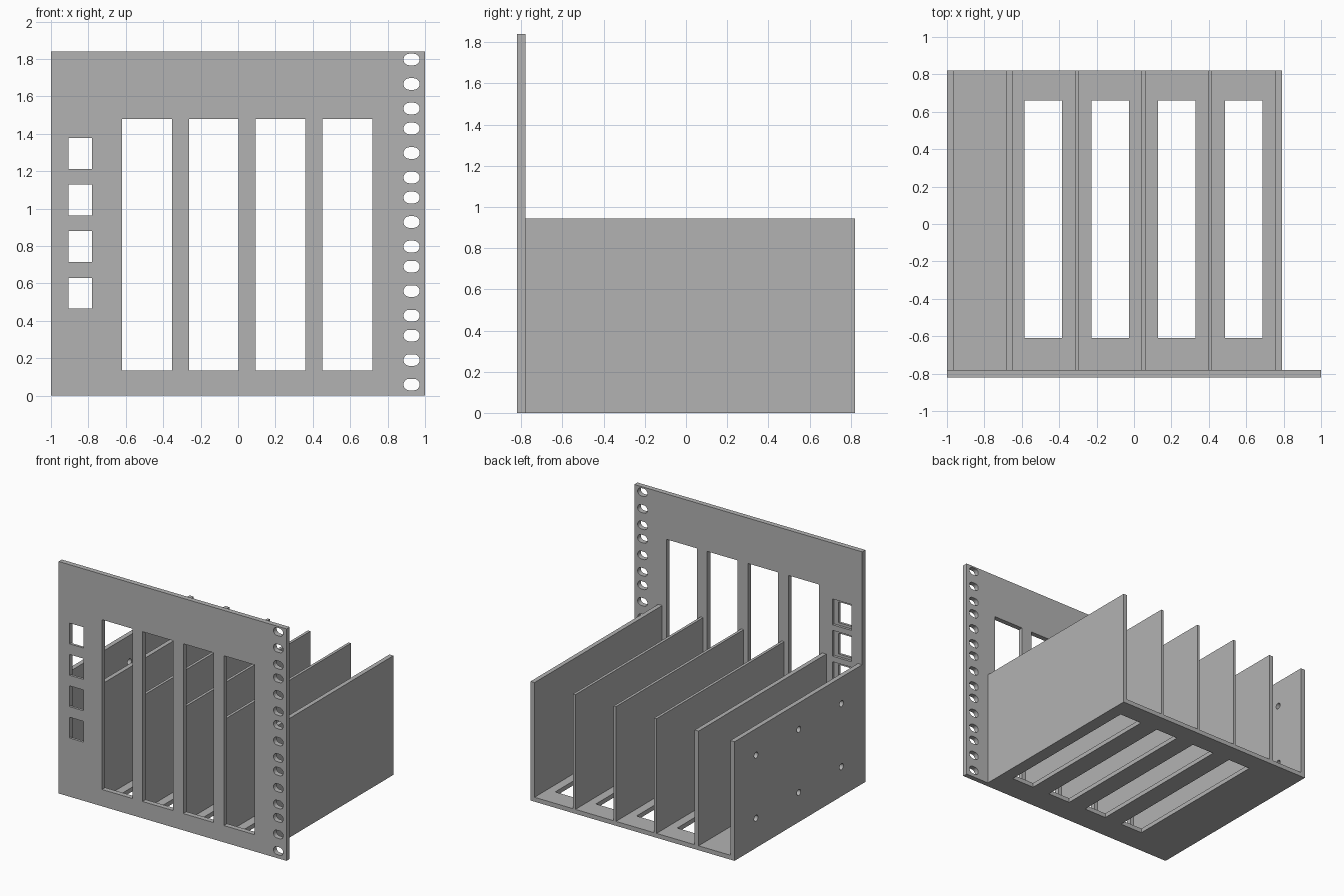
import bpy
import bmesh
import math
from mathutils import Matrix, Vector

default = bpy.data.objects.get("Cube")
if default:
    bpy.data.objects.remove(default, do_unlink=True)

grey = bpy.data.materials.new("plain grey")
grey.use_nodes = True
colour = (0.45, 0.45, 0.45, 1)
grey.diffuse_color = colour
grey.node_tree.nodes["Principled BSDF"].inputs["Base Color"].default_value = colour

FRONT, INNER, BACK = -0.82, -0.78, 0.82   # panel front, panel rear, tray rear
LEFT, RIGHT = 0.79, -1.0                  # tray sides
FLOOR, WALL_TOP = 0.035, 0.945
PITCH = 0.357                             # bay spacing


def add_box(bm, x0, x1, y0, y1, z0, z1):
    centre = Vector((x0 + x1, y0 + y1, z0 + z1)) / 2
    size = Vector((x1 - x0, y1 - y0, z1 - z0))
    bmesh.ops.create_cube(bm, size=1, matrix=Matrix.LocRotScale(centre, None, size))


def add_prism(bm, outline, offset):
    """Extrude a closed outline along an offset."""
    face = bm.faces.new([bm.verts.new(p) for p in outline])
    ext = bmesh.ops.extrude_face_region(bm, geom=[face])["geom"]
    bmesh.ops.translate(bm, vec=offset, verts=[v for v in ext if isinstance(v, bmesh.types.BMVert)])


def finish(bm, name):
    bmesh.ops.recalc_face_normals(bm, faces=bm.faces)
    mesh = bpy.data.meshes.new(name)
    bm.to_mesh(mesh)
    bm.free()
    mesh.materials.append(grey)
    obj = bpy.data.objects.new(name, mesh)
    bpy.context.collection.objects.link(obj)
    return obj


def box(name, *bounds):
    bm = bmesh.new()
    add_box(bm, *bounds)
    return finish(bm, name)


def cut(obj, bm):
    """Subtract the cutter shapes from an object and discard the cutter."""
    cutter = finish(bm, "cutter")
    cutter.hide_render = True
    mod = obj.modifiers.new("cut", "BOOLEAN")
    mod.operation, mod.solver, mod.object = "DIFFERENCE", "EXACT", cutter
    graph = bpy.context.evaluated_depsgraph_get()
    mesh = bpy.data.meshes.new_from_object(obj.evaluated_get(graph))
    obj.modifiers.clear()
    obj.data = mesh
    bpy.data.objects.remove(cutter, do_unlink=True)


# Front panel with bay windows, jack openings and rack slots
panel = box("front_panel", -1, 1, FRONT, INNER, 0, 1.84)
openings, recesses = bmesh.new(), bmesh.new()
for i in range(4):
    x = -0.62 + PITCH * i
    add_box(openings, x, x + 0.267, -0.9, -0.7, 0.133, 1.48)
    z = 0.465 + 0.249 * i
    add_box(openings, -0.906, -0.78, -0.9, -0.7, z, z + 0.165)
    add_box(recesses, -0.907, -0.74, -0.8, -0.7, z - 0.02, z + 0.185)
for unit in range(5):
    for step in range(3):
        z = 0.059 + 0.369 * unit + 0.131 * step
        outline = []
        for side in (1, -1):
            for k in range(13):
                a = math.pi * (k / 12 - 0.5)
                outline.append((0.928 + side * (0.012 + 0.031 * math.cos(a)), -0.9,
                                z + side * 0.031 * math.sin(a)))
        add_prism(openings, outline, (0, 0.2, 0))
cut(panel, openings)
cut(panel, recesses)

# Tray floor with a vent slot under each bay
tray = box("tray_floor", RIGHT, LEFT, INNER, BACK, 0, FLOOR)
slots = bmesh.new()
for i in range(4):
    x = -0.585 + PITCH * i
    add_box(slots, x, x + 0.2, -0.61, 0.66, -0.1, 0.1)
cut(tray, slots)

# Upright walls
box("left_wall", 0.755, LEFT, INNER, BACK, FLOOR, WALL_TOP)
box("jack_bay_divider", -0.685, -0.65, INNER, BACK, FLOOR, WALL_TOP)
for i in range(3):
    x = -0.316 + 0.356 * i
    box(f"bay_divider_{i + 1}", x, x + 0.022, INNER, BACK, FLOOR, WALL_TOP)

# Right wall with six screw holes
right_wall = box("right_wall", RIGHT, -0.963, INNER, BACK, FLOOR, WALL_TOP)
holes = bmesh.new()
for y in (-0.52, 0.015, 0.55):
    for z in (0.235, 0.735):
        ring = [(-1.1, y + 0.024 * math.cos(k * math.tau / 24),
                 z + 0.024 * math.sin(k * math.tau / 24)) for k in range(24)]
        add_prism(holes, ring, (0.2, 0, 0))
cut(right_wall, holes)
